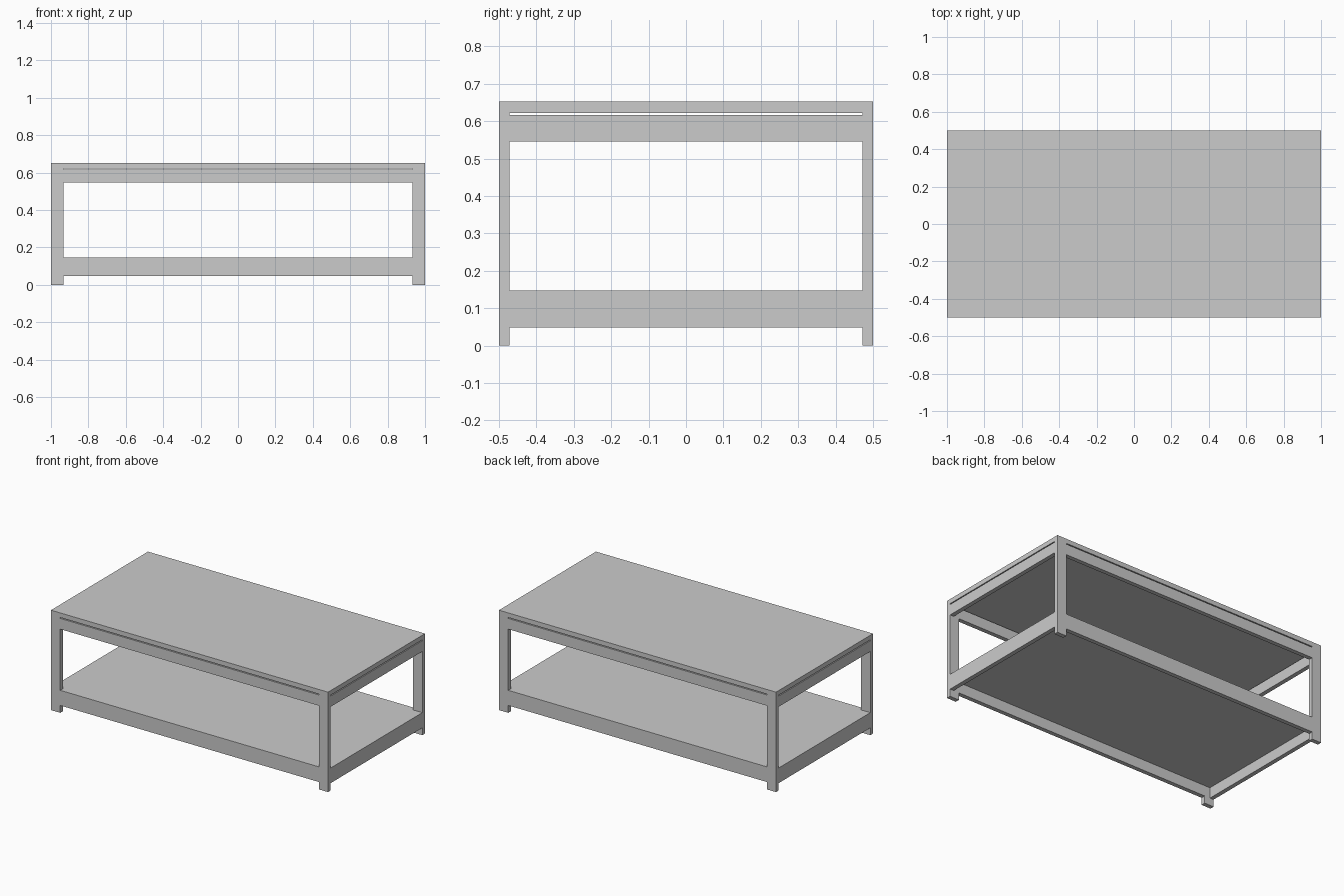
import bpy

if "Cube" in bpy.data.objects:
    bpy.data.objects.remove(bpy.data.objects["Cube"])

LEG_X, T = 0.067, 0.028   # leg width, board thickness
H, TOP_Z = 0.652, 0.622   # total height, underside of the top


def box(name, x0, x1, y0, y1, z0, z1):
    bpy.ops.mesh.primitive_cube_add(
        size=1, location=((x0 + x1) / 2, (y0 + y1) / 2, (z0 + z1) / 2))
    ob = bpy.context.object
    ob.name = name
    ob.scale = (x1 - x0, y1 - y0, z1 - z0)
    bpy.ops.object.transform_apply(location=True, rotation=False, scale=True)
    return ob


def mirrored(ob, x, y):
    # Copy across the table centre
    ob.data.transform(ob.matrix_world)
    ob.matrix_world.identity()
    m = ob.modifiers.new("Mirror", "MIRROR")
    m.use_axis = (x, y, False)
    m.use_mirror_merge = False


# Table top
box("table_top", -1, 1, -0.5, 0.5, TOP_Z, H)

# Four flat legs
mirrored(box("legs", 1 - LEG_X, 1, -0.5, -0.5 + T, 0, TOP_Z), True, True)

# Upper apron (small gap under the top) and lower shelf frame
for name, z0, z1 in (("apron", 0.546, 0.616), ("shelf_frame", 0.048, 0.147)):
    mirrored(box(name + "_long_rails", -1 + LEG_X, 1 - LEG_X,
                 -0.5, -0.5 + T, z0, z1), False, True)
    mirrored(box(name + "_side_rails", 1 - T, 1,
                 -0.5 + T, 0.5 - T, z0, z1), True, False)

# Shelf board, flush with the top of its frame
box("shelf", -1 + T, 1 - T, -0.5 + T, 0.5 - T, 0.117, 0.147)
